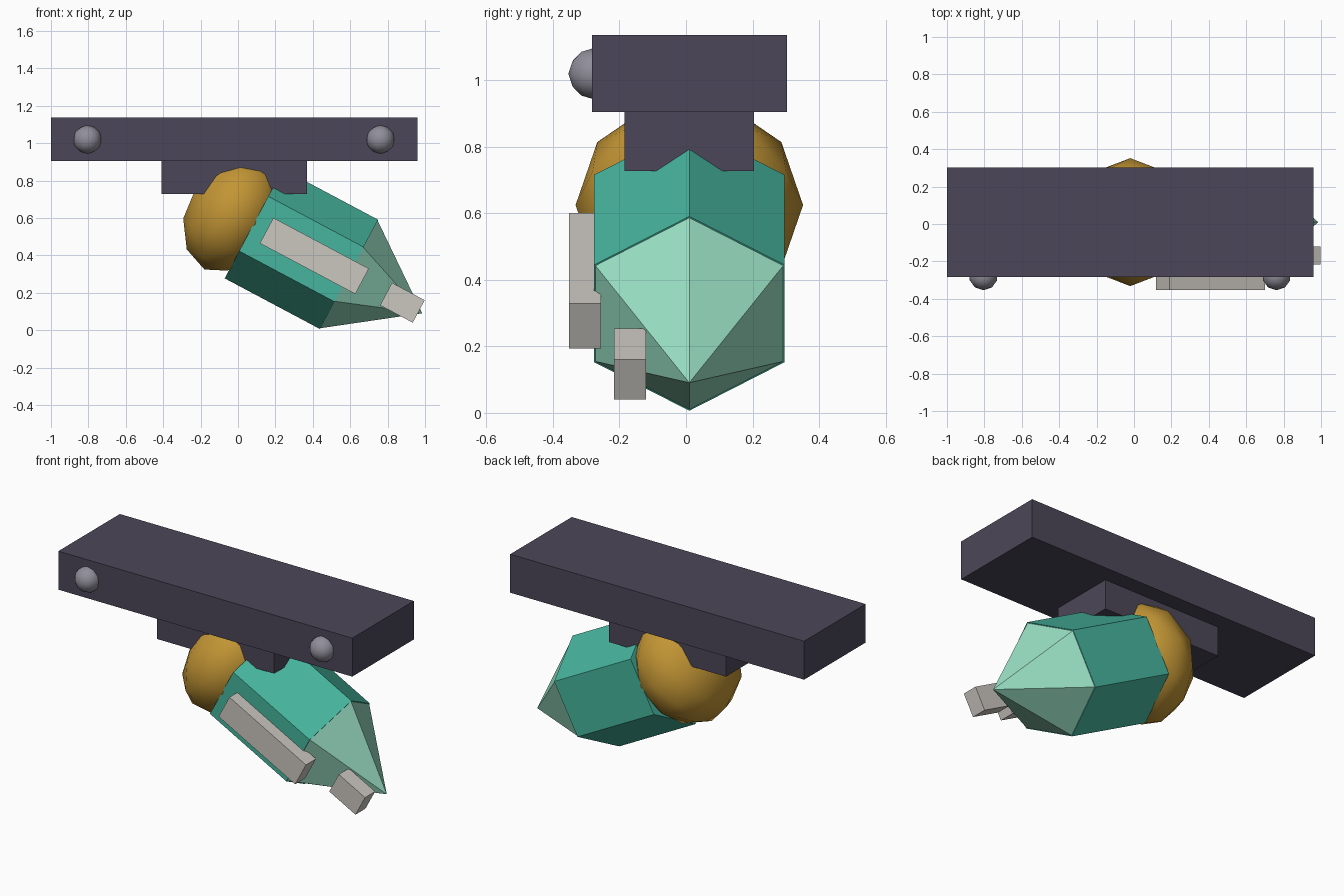
import bpy, bmesh, math
from mathutils import Matrix, Vector

if "Cube" in bpy.data.objects:
    bpy.data.objects.remove(bpy.data.objects["Cube"])


def material(name, rgb):
    m = bpy.data.materials.new(name)
    m.diffuse_color = (*rgb, 1)
    m.use_nodes = True
    m.node_tree.nodes["Principled BSDF"].inputs["Base Color"].default_value = m.diffuse_color
    return m


SLATE = material("slate", (0.072, 0.062, 0.098))
TEAL = material("teal", (0.062, 0.46, 0.34))
MINT = material("mint", (0.32, 0.74, 0.55))
OCHRE = material("ochre", (0.54, 0.30, 0.035))
PALE = material("pale grey", (0.60, 0.57, 0.53))
STEEL = material("steel", (0.28, 0.27, 0.32))

# Shared frame of the tilted head: local x runs along its axis
HEAD = Matrix.Translation((-0.02, 0.01, 0.625)) @ Matrix.Rotation(math.radians(28), 4, 'Y')
WORLD = Matrix.Identity(4)


def finish(name, bm, mat, frame, smooth=False):
    bmesh.ops.recalc_face_normals(bm, faces=bm.faces)
    mesh = bpy.data.meshes.new(name)
    for f in bm.faces:
        f.smooth = smooth
    bm.to_mesh(mesh)
    bm.free()
    mesh.materials.append(mat)
    ob = bpy.data.objects.new(name, mesh)
    ob.matrix_world = frame
    bpy.context.collection.objects.link(ob)
    return ob


def box(name, lo, hi, mat, frame=WORLD):
    lo, hi = Vector(lo), Vector(hi)
    bm = bmesh.new()
    bmesh.ops.create_cube(bm, size=1, matrix=Matrix.Translation((lo + hi) / 2)
                          @ Matrix.Diagonal((*(hi - lo), 1)))
    return finish(name, bm, mat, frame)


def ball(name, centre, size, mat, frame=WORLD):
    bm = bmesh.new()
    bmesh.ops.create_icosphere(bm, subdivisions=2, radius=1,
                               matrix=Matrix.Translation(centre) @ Matrix.Diagonal((*size, 1)))
    return finish(name, bm, mat, frame, smooth=True)


def hexagon(bm, x, r):
    return [bm.verts.new((x, r * math.sin(k * math.pi / 3), r * math.cos(k * math.pi / 3)))
            for k in range(6)]


# Mounting bar and the bracket beneath it
box("mounting_bar", (-1.0, -0.283, 0.905), (0.96, 0.303, 1.137), SLATE)
box("bracket", (-0.41, -0.185, 0.728), (0.37, 0.205, 0.905), SLATE)

# Bolts on the front of the bar
for side, x in (("left", -0.805), ("right", 0.762)):
    ball(f"bolt_{side}", (x, -0.277, 1.02), (0.077, 0.077, 0.077), STEEL)

# Flattened joint ball
ball("joint_ball", (0, 0, 0), (0.255, 0.342, 0.34), OCHRE, HEAD)

# Hexagonal body
bm = bmesh.new()
back, front = hexagon(bm, 0.118, 0.331), hexagon(bm, 0.695, 0.331)
for k in range(6):
    bm.faces.new((back[k], back[(k + 1) % 6], front[(k + 1) % 6], front[k]))
bm.faces.new(back)
bm.faces.new(front)
finish("head_body", bm, TEAL, HEAD)

# Six-sided pointed tip
bm = bmesh.new()
base = hexagon(bm, 0.695, 0.326)
apex = bm.verts.new((1.138, 0, 0))
for k in range(6):
    bm.faces.new((base[k], base[(k + 1) % 6], apex))
bm.faces.new(base)
finish("head_tip", bm, MINT, HEAD)

# Pale side bars on the front flank
box("side_bar", (0.196, -0.362, -0.077), (0.774, -0.266, 0.077), PALE, HEAD)
box("tip_bar", (0.919, -0.226, -0.068), (1.117, -0.13, 0.068), PALE, HEAD)
